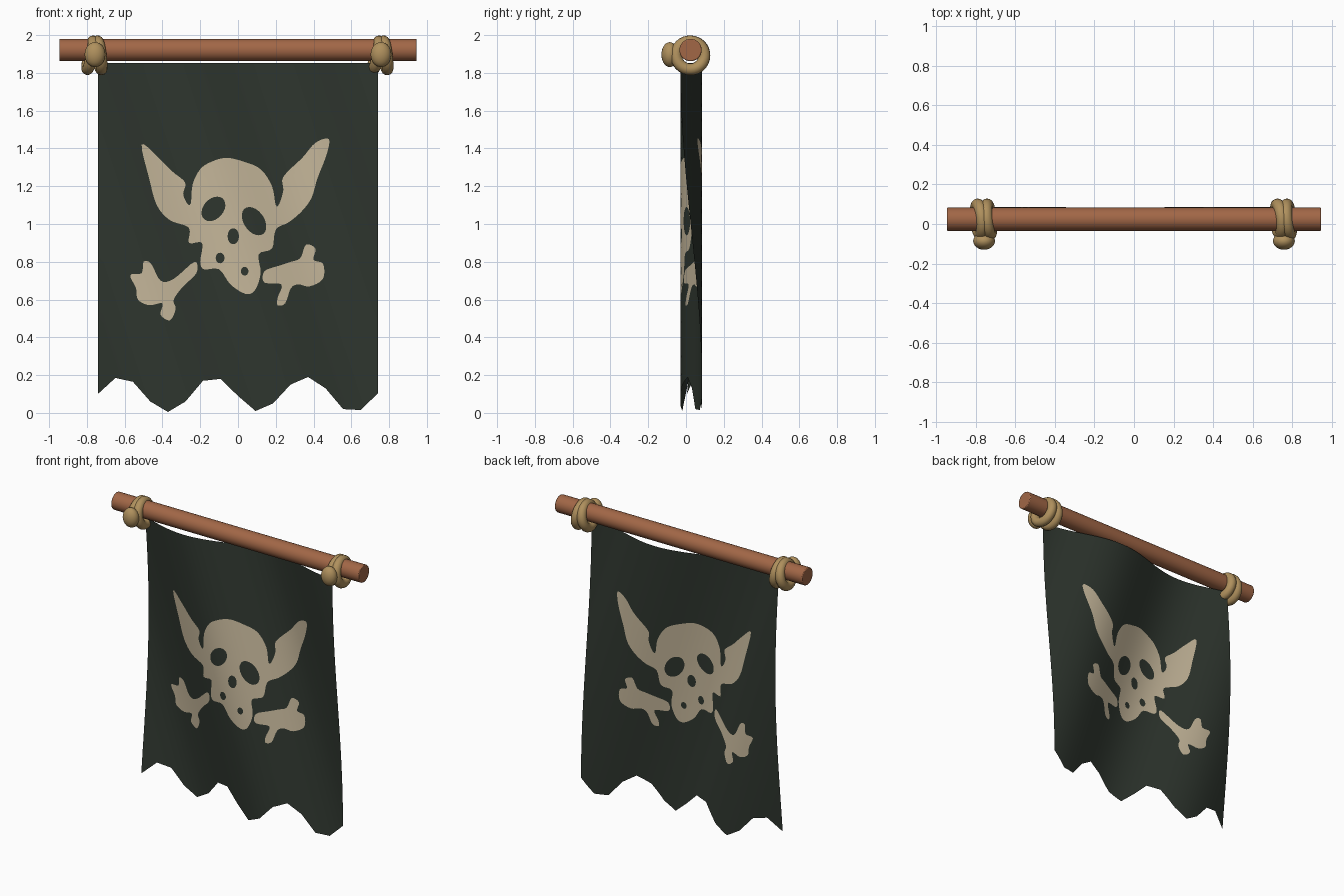
import bpy
import bmesh
from math import sin, cos, pi
from mathutils import Vector
from mathutils.geometry import delaunay_2d_cdt

if "Cube" in bpy.data.objects:
    bpy.data.objects.remove(bpy.data.objects["Cube"], do_unlink=True)


def material(name, *rgb):
    mat = bpy.data.materials.new(name)
    mat.use_nodes = True
    mat.diffuse_color = (*rgb, 1)
    shader = mat.node_tree.nodes["Principled BSDF"]
    shader.inputs["Base Color"].default_value = (*rgb, 1)
    shader.inputs["Roughness"].default_value = 0.8
    return mat


cloth_green = material("dark green cloth", 0.028, 0.037, 0.028)
bone_paint = material("bone paint", 0.57, 0.48, 0.33)
wood = material("brown wood", 0.36, 0.135, 0.062)
rope = material("tan rope", 0.43, 0.28, 0.11)

HALF_WIDTH, TOP = 0.742, 1.853
POLE_Y, POLE_Z = 0.024, 1.921


def finish(name, mat):
    """Name, colour and smooth the newly added primitive."""
    obj = bpy.context.object
    obj.name = name
    obj.data.name = name
    obj.data.materials.append(mat)
    bpy.ops.object.shade_smooth_by_angle(angle=0.7)
    return obj


# Helpers for flat outlines
def smooth_loop(points, steps=4):
    """Closed Catmull-Rom curve through points given in hundredths."""
    pts = [Vector(p) / 100 for p in points]
    n = len(pts)
    loop = []
    for i in range(n):
        a, b, c, d = (pts[(i + k) % n] for k in (-1, 0, 1, 2))
        for s in range(steps):
            t = s / steps
            loop.append(b + (c - a) * t / 2
                        + (a - b * 2.5 + c * 2 - d / 2) * t * t
                        + (b * 3 - a - c * 3 + d) * t ** 3 / 2)
    return loop


def oval(x, z, width, height, lean=0):
    """Closed oval whose top is sheared sideways by lean."""
    angles = [pi * i / 6 for i in range(12)]
    return smooth_loop([(x + width * cos(a) + lean * sin(a), z + height * sin(a))
                        for a in angles], 2)


def inside(p, loops):
    """Even-odd test over all loops, so inner loops become holes."""
    odd = False
    for loop in loops:
        for a, b in zip(loop, loop[1:] + loop[:1]):
            if (a.y > p.y) != (b.y > p.y):
                if p.x < a.x + (b.x - a.x) * (p.y - a.y) / (b.y - a.y):
                    odd = not odd
    return odd


# Painted emblem: winged skull, two bones, then the face holes
winged_skull = smooth_loop([
    (-51, 142), (-47, 124), (-43, 110), (-36, 102), (-26, 98), (-26, 90),
    (-19, 90), (-20, 80), (-18, 76), (-10, 76), (-4, 68), (4, 63), (9, 65),
    (12, 74), (11, 84), (18, 87), (20, 97), (27, 101), (34, 107), (39, 114),
    (42, 124), (47, 137), (48, 145), (41, 143), (34, 135), (24, 125),
    (24, 118), (22, 111), (20, 110), (18, 120), (12, 129), (3, 133),
    (-6, 135), (-14, 133), (-20, 129), (-24, 121), (-25, 111), (-27, 111),
    (-29, 116), (-28, 122), (-35, 128), (-43, 136)])
right_bone = smooth_loop([
    (-57, 73), (-51, 74), (-50, 80), (-46, 79), (-41, 70), (-34, 71),
    (-23, 80), (-22, 74), (-29, 67), (-34, 60), (-33, 55), (-36, 49),
    (-41, 52), (-40, 58), (-47, 57), (-53, 60), (-54, 66)])
left_bone = smooth_loop([
    (14, 75), (22, 78), (28, 80), (33, 82), (36, 89), (41, 87), (40, 81),
    (45, 79), (45, 71), (38, 67), (32, 68), (28, 66), (25, 58), (21, 57),
    (21, 61), (23, 68), (14, 69)])
holes = [oval(-13, 108, 6, 6.5, 2), oval(8.5, 101.5, 6, 7.5, -2.5),
         oval(-2.5, 93.5, 3, 4.2), oval(-9.5, 82, 2.3, 2.8), oval(3.5, 75, 2, 2.3)]
emblem = [winged_skull, right_bone, left_bone, *holes]

# Ragged hem, as heights at even steps across the cloth
hem = [0.10, 0.185, 0.165, 0.06, 0.005, 0.06, 0.17, 0.18, 0.09,
       0.01, 0.05, 0.15, 0.19, 0.13, 0.02, 0.015, 0.105]
COLUMNS, ROWS = 48, 60


def hem_height(column):
    whole, part = divmod(column / COLUMNS * (len(hem) - 1), 1)
    i = int(whole)
    return hem[i] if part == 0 else hem[i] * (1 - part) + hem[i + 1] * part


def grid_point(column, row):
    low = hem_height(column)
    return Vector((HALF_WIDTH * (2 * column / COLUMNS - 1),
                   low + (TOP - low) * row / ROWS))


def billow(x, z):
    """Depth of the cloth: a wave that shifts sideways with height."""
    return 0.0275 + 0.0575 * sin(1.5 * pi + 5.56 * (x - 0.74) + 1.8 * (z - TOP))


# Cloth: grid points plus emblem outlines, joined into one cut sheet
border = ([grid_point(c, 0) for c in range(COLUMNS)]
          + [grid_point(COLUMNS, r) for r in range(ROWS)]
          + [grid_point(c, ROWS) for c in range(COLUMNS, 0, -1)]
          + [grid_point(0, r) for r in range(ROWS, 0, -1)])
points, edges = [], []
for loop in [border, *emblem]:
    start, count = len(points), len(loop)
    points += loop
    edges += [(start + i, start + (i + 1) % count) for i in range(count)]
outline = list(points)
for c in range(1, COLUMNS):
    for r in range(1, ROWS):
        p = grid_point(c, r)
        if all((p - q).length_squared > 0.0001 for q in outline):
            points.append(p)
flat_points, _, triangles, *_ = delaunay_2d_cdt(points, edges, [], 1, 0.00001)

bm = bmesh.new()
verts = [bm.verts.new((p.x, billow(p.x, p.y), p.y)) for p in flat_points]
for tri in triangles:
    face = bm.faces.new([verts[i] for i in tri])
    middle = sum((flat_points[i] for i in tri), Vector((0, 0))) / len(tri)
    face.material_index = int(inside(middle, emblem))
    face.smooth = True
mesh = bpy.data.meshes.new("cloth")
bm.to_mesh(mesh)
bm.free()
mesh.materials.append(cloth_green)
mesh.materials.append(bone_paint)
cloth = bpy.data.objects.new("cloth", mesh)
bpy.context.collection.objects.link(cloth)

# Pole with softened ends
bpy.ops.mesh.primitive_cylinder_add(vertices=32, radius=0.059, depth=1.89,
                                    location=(0, POLE_Y, POLE_Z),
                                    rotation=(0, pi / 2, 0))
pole = finish("pole", wood)
bevel = pole.modifiers.new("soft_ends", 'BEVEL')
bevel.width = 0.005
bevel.segments = 2

# Rope lashings: two tilted coils and a knot at each end
for side, x in (("right", -0.757), ("left", 0.757)):
    for coil, shift, tilt in (("outer", -0.025, 0.2), ("inner", 0.023, -0.13)):
        bpy.ops.mesh.primitive_torus_add(
            major_segments=32, minor_segments=14,
            major_radius=0.075, minor_radius=0.031,
            location=(x + shift, 0.023, 1.893),
            rotation=(0, pi / 2 + tilt, 0.1))
        finish(f"{side}_{coil}_rope_coil", rope)
    bpy.ops.mesh.primitive_uv_sphere_add(segments=24, ring_count=14, radius=1,
                                         location=(x, -0.086, 1.897))
    knot = finish(f"{side}_rope_knot", rope)
    knot.scale = (0.055, 0.044, 0.066)
